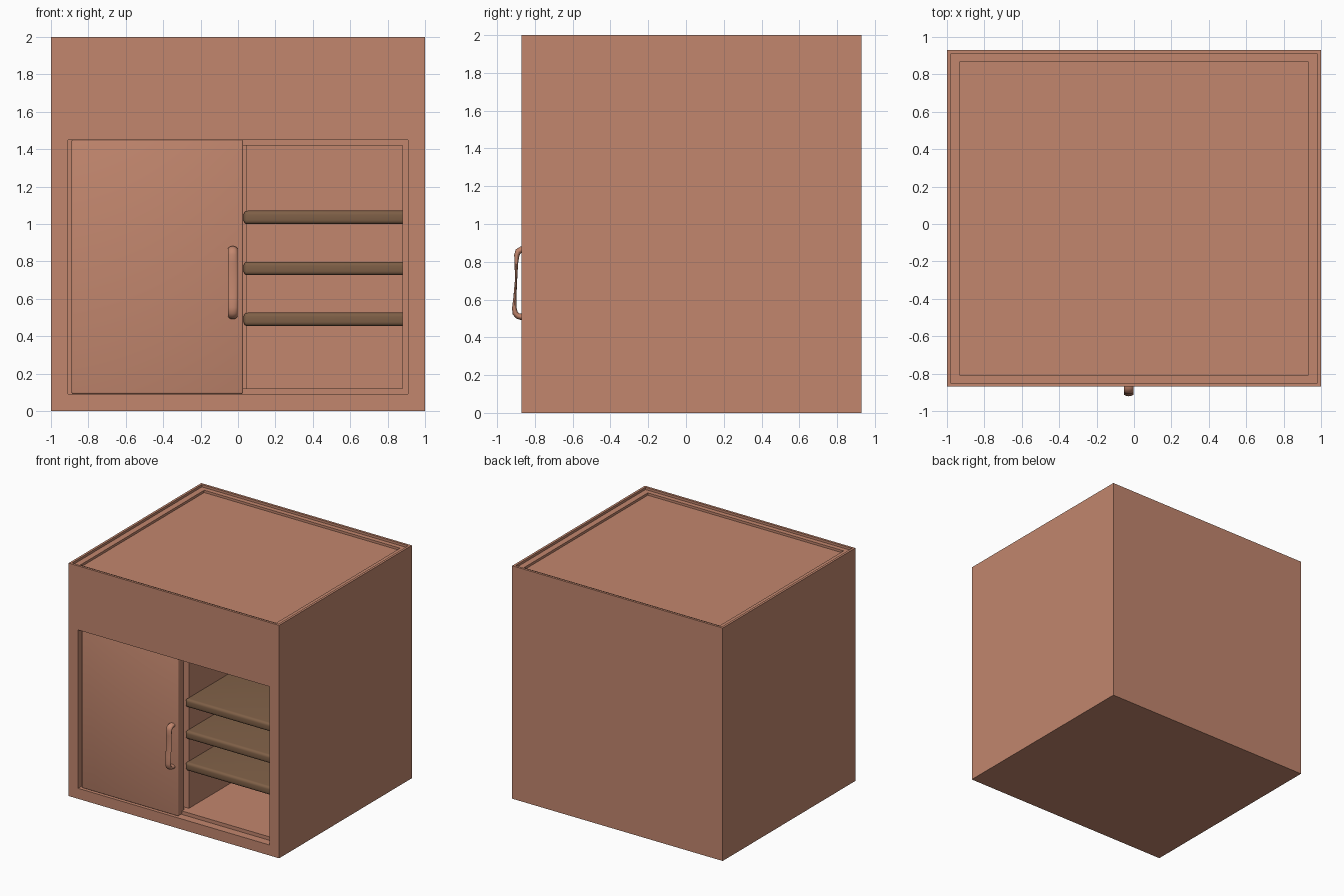
import bpy, bmesh, math
from mathutils import Vector

if "Cube" in bpy.data.objects:
    bpy.data.objects.remove(bpy.data.objects["Cube"])


def material(name, rgb):
    m = bpy.data.materials.new(name)
    m.diffuse_color = (*rgb, 1)
    m.use_nodes = True
    m.node_tree.nodes["Principled BSDF"].inputs["Base Color"].default_value = m.diffuse_color
    return m


RED_WOOD = material("red_wood", (0.54, 0.24, 0.155))
DARK_WOOD = material("dark_wood", (0.21, 0.115, 0.062))


def add_mesh(name, bm, mat):
    bmesh.ops.recalc_face_normals(bm, faces=bm.faces)
    me = bpy.data.meshes.new(name)
    bm.to_mesh(me)
    bm.free()
    ob = bpy.data.objects.new(name, me)
    bpy.context.collection.objects.link(ob)
    me.materials.append(mat)
    return ob


def box(name, lo, hi, mat=RED_WOOD):
    lo, hi = Vector(lo), Vector(hi)
    bm = bmesh.new()
    bmesh.ops.create_cube(bm, size=1)
    for v in bm.verts:
        v.co = Vector([(lo[i] + hi[i]) / 2 + v.co[i] * (hi[i] - lo[i]) for i in range(3)])
    return add_mesh(name, bm, mat)


def activate(ob):
    bpy.ops.object.select_all(action='DESELECT')
    ob.select_set(True)
    bpy.context.view_layer.objects.active = ob


def cut(ob, lo, hi):
    cutter = box("cutter", lo, hi)
    cutter.hide_render = True
    mod = ob.modifiers.new("cut", 'BOOLEAN')
    mod.operation = 'DIFFERENCE'
    mod.solver = 'EXACT'
    mod.object = cutter
    activate(ob)
    bpy.ops.object.modifier_apply(modifier=mod.name)
    bpy.data.objects.remove(cutter)


def round_edges(ob, width, segments):
    mod = ob.modifiers.new("round", 'BEVEL')
    mod.width = width
    mod.segments = segments
    activate(ob)
    bpy.ops.object.modifier_apply(modifier=mod.name)
    bpy.ops.object.shade_smooth_by_angle(angle=math.radians(35))


# Carcass: door track, inner cavity and stepped top tray cut from a block
body = box("cabinet_body", (-1, -0.87, 0), (1, 0.93, 2))
cut(body, (-0.91, -1.0, 0.09), (0.91, -0.80, 1.45))
cut(body, (-0.88, -0.9, 0.12), (0.88, 0.87, 1.42))
cut(body, (-0.98, -0.85, 1.98), (0.98, 0.91, 2.1))
cut(body, (-0.93, -0.81, 1.96), (0.93, 0.87, 2.1))

# Middle divider
box("divider", (-0.045, -0.73, 0.11), (0.045, 0.88, 1.43))

# Round-nosed shelves
for i, z in enumerate((0.49, 0.762, 1.035)):
    shelf = box(f"shelf_{i + 1}", (0.03, -0.765, z - 0.036), (0.92, 0.9, z + 0.036), DARK_WOOD)
    round_edges(shelf, 0.022, 4)

# Sliding door
door = box("sliding_door", (-0.89, -0.85, 0.092), (0.027, -0.765, 1.45))
round_edges(door, 0.008, 3)

# Bow handle: oval section swept along a path of (y, z, half thickness)
PATH = [(-0.83, 0.862, 0.018), (-0.872, 0.864, 0.018), (-0.888, 0.855, 0.017),
        (-0.896, 0.835, 0.014), (-0.898, 0.79, 0.009), (-0.900, 0.70, 0.006),
        (-0.906, 0.61, 0.008), (-0.909, 0.555, 0.012), (-0.904, 0.527, 0.015),
        (-0.890, 0.513, 0.016), (-0.87, 0.508, 0.017), (-0.83, 0.508, 0.017)]
SIDES = 16
bm = bmesh.new()
rings = []
for i, (y, z, t) in enumerate(PATH):
    a, b = PATH[max(i - 1, 0)], PATH[min(i + 1, len(PATH) - 1)]
    tangent = Vector((0, b[0] - a[0], b[1] - a[1])).normalized()
    normal = Vector((0, tangent.z, -tangent.y))
    ring = []
    for k in range(SIDES):
        ang = 2 * math.pi * k / SIDES
        p = Vector((-0.028 + 0.026 * math.cos(ang), y, z)) + normal * t * math.sin(ang)
        ring.append(bm.verts.new(p))
    rings.append(ring)
for r, s in zip(rings, rings[1:]):
    for k in range(SIDES):
        n = (k + 1) % SIDES
        bm.faces.new((r[k], r[n], s[n], s[k]))
bm.faces.new(rings[0])
bm.faces.new(rings[-1])
handle = add_mesh("door_handle", bm, RED_WOOD)
activate(handle)
bpy.ops.object.shade_smooth_by_angle(angle=math.radians(50))
